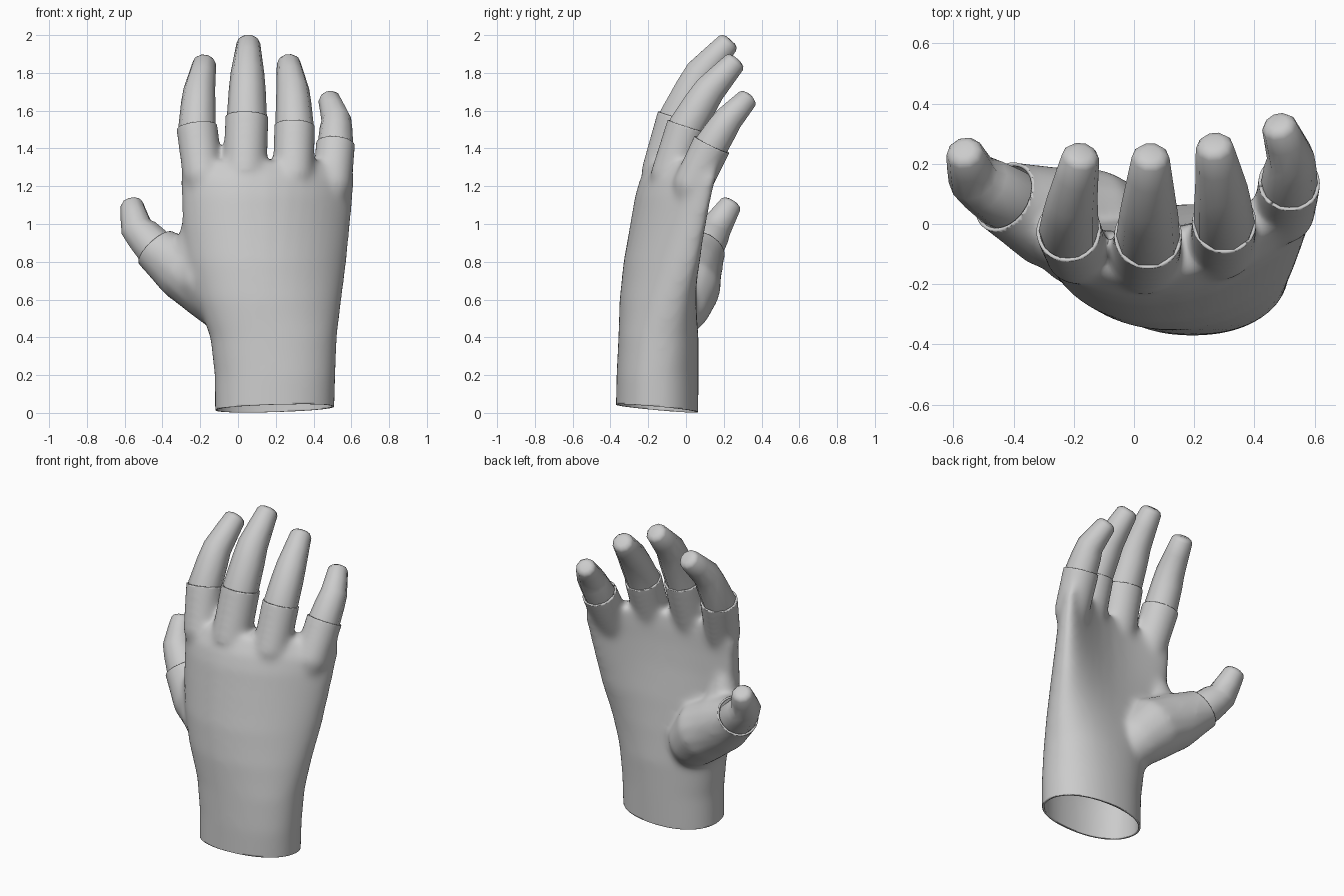
import bpy, bmesh
from math import sin, cos, pi, copysign
from mathutils import Vector

if "Cube" in bpy.data.objects:
    bpy.data.objects.remove(bpy.data.objects["Cube"])


def loft(bm, rings):
    """Skin a list of point rings and cap both ends."""
    vs = [[bm.verts.new(p) for p in r] for r in rings]
    n = len(vs[0])
    for a, b in zip(vs, vs[1:]):
        for i in range(n):
            j = (i + 1) % n
            bm.faces.new((a[i], a[j], b[j], b[i]))
    bm.faces.new(vs[0][::-1])
    bm.faces.new(vs[-1])


def tube(bm, pts, radii, n):
    """Round tube of varying radius along a path."""
    pts = [Vector(p) for p in pts]
    rings = []
    for k, (p, r) in enumerate(zip(pts, radii)):
        t = (pts[min(k + 1, len(pts) - 1)] - pts[max(k - 1, 0)]).normalized()
        s = (Vector((1, 0, 0)) - t * t.x).normalized()
        u = t.cross(s)
        rings.append([p + r * (s * cos(2 * pi * i / n) + u * sin(2 * pi * i / n))
                      for i in range(n)])
    loft(bm, rings)


def make_object(name, bm):
    bmesh.ops.recalc_face_normals(bm, faces=bm.faces)
    me = bpy.data.meshes.new(name)
    bm.to_mesh(me)
    bm.free()
    ob = bpy.data.objects.new(name, me)
    bpy.context.collection.objects.link(ob)
    return ob


def shade(ob, angle):
    bpy.ops.object.select_all(action='DESELECT')
    ob.select_set(True)
    bpy.context.view_layer.objects.active = ob
    bpy.ops.object.shade_smooth_by_angle(angle=angle)


# digit: sleeve path, sleeve radii, bare finger joint, tip, (base, joint, tip) radii
digits = {
    "index_finger": ([(-.17, -.11, 1.05), (-.188, -.103, 1.25), (-.217, -.022, 1.51)],
                     [.05, .106, .113], (-.205, .085, 1.71), (-.178, .222, 1.85), (.099, .084, .063)),
    "middle_finger": ([(.03, -.14, 1.05), (.037, -.125, 1.27), (.047, -.04, 1.565)],
                      [.05, .116, .118], (.05, .08, 1.80), (.055, .22, 1.956), (.106, .089, .063)),
    "ring_finger": ([(.28, -.11, 1.05), (.292, -.083, 1.25), (.300, .005, 1.518)],
                    [.05, .11, .112], (.29, .125, 1.71), (.268, .255, 1.853), (.101, .087, .063)),
    "little_finger": ([(.46, -.02, 1.0), (.498, .03, 1.2), (.516, .137, 1.42)],
                      [.045, .104, .108], (.52, .225, 1.555), (.483, .322, 1.66), (.094, .079, .059)),
    "thumb": ([(.06, -.08, .42), (-.03, -.035, .55), (-.14, 0, .67), (-.29, .025, .765),
               (-.435, .09, .868)],
              [.09, .16, .188, .172, .126], (-.535, .155, .975), (-.562, .235, 1.10), (.11, .087, .062)),
}

# Palm and wrist: z, left x, right x, centre y, half depth, arch, tilt, squareness
palm = [(-.06, -.122, .508, -.154, .219, 0, 0, .92), (.2, -.124, .516, -.151, .217, 0, 0, .92),
        (.4, -.147, .523, -.146, .212, .01, .01, .9), (.6, -.22, .548, -.151, .199, .05, .03, .9),
        (.8, -.275, .574, -.15, .177, .10, .05, .85), (1, -.295, .594, -.142, .146, .13, .07, .8),
        (1.15, -.299, .609, -.132, .127, .145, .086, .77), (1.24, -.303, .616, -.118, .112, .15, .095, .76),
        (1.33, -.28, .595, -.093, .08, .15, .10, .8)]
bm = bmesh.new()
rings = []
for z, x0, x1, yc, d, arch, tilt, sq in palm:
    ring = []
    for i in range(40):
        a = 2 * pi * i / 40
        u = copysign(abs(cos(a)) ** sq, cos(a))
        v = copysign(abs(sin(a)) ** sq, sin(a))
        ring.append((((x0 + x1) + (x1 - x0) * u) / 2, yc + d * v + arch * u * u + tilt * u, z))
    rings.append(ring)
loft(bm, rings)

# Thumb web filling the hollow between thumb and palm
tube(bm, [(-.05, -.1, .48), (-.19, -.06, .72), (-.235, -.045, .88), (-.23, -.07, 1.08)],
     [.10, .15, .105, .045], 14)

# Glove sleeves, run past the hem so that they can be trimmed cleanly
hems = []
for path, radii, joint, tip, fr in digits.values():
    end = Vector(path[-1])
    axis = (end - Vector(path[-2])).normalized()
    if joint[0] < -.4:
        axis = Vector((-.62, .36, .66)).normalized()
    tube(bm, path + [end + axis * .08], radii + [radii[-1] * .95], 14)
    hems.append((end, axis, radii[-1]))
raw = make_object("glove", bm)

# Fuse and relax into one skin
m = raw.modifiers.new("fuse", 'REMESH')
m.mode = 'VOXEL'
m.voxel_size = .013
m = raw.modifiers.new("relax", 'SMOOTH')
m.factor = .5
m.iterations = 36
dg = bpy.context.evaluated_depsgraph_get()
skin = bpy.data.meshes.new_from_object(raw.evaluated_get(dg))
raw.modifiers.clear()

# Trim wrist and finger hems open
bm = bmesh.new()
bm.from_mesh(skin)
bmesh.ops.bisect_plane(bm, geom=bm.verts[:] + bm.edges[:] + bm.faces[:],
                       plane_co=(.19, -.155, .024), plane_no=(-.03, .09, 1), clear_inner=True)
for end, axis, r in hems:
    faces = []
    for f in bm.faces:
        d = f.calc_center_median() - end
        h = d.dot(axis)
        if -.03 < h < .2 and (d - axis * h).length < r + .012:
            faces.append(f)
    geom = set(faces)
    for f in faces:
        geom.update(f.verts)
        geom.update(f.edges)
    bmesh.ops.bisect_plane(bm, geom=list(geom), plane_co=end, plane_no=axis, clear_outer=True)
bm.to_mesh(raw.data)
bm.free()
m = raw.modifiers.new("cloth", 'SOLIDIFY')
m.thickness = .012
m.offset = -1
shade(raw, .9)

# Bare fingers emerging from the hems
for (name, (path, _, joint, tip, (r0, r1, r2))), (end, axis, _) in zip(digits.items(), hems):
    joint, tip = Vector(joint), Vector(tip)
    out = (tip - joint).normalized()
    bm = bmesh.new()
    tube(bm, [end - axis * .05, end, end.lerp(joint, .6) + axis * .006, joint, joint.lerp(tip, .55),
              tip, tip + out * .016, tip + out * .024],
         [r0, r0, r1 * .5 + r0 * .5, r1, r1 * .45 + r2 * .55, r2, r2 * .82, r2 * .5], 10)
    shade(make_object(name, bm), 1.0)
